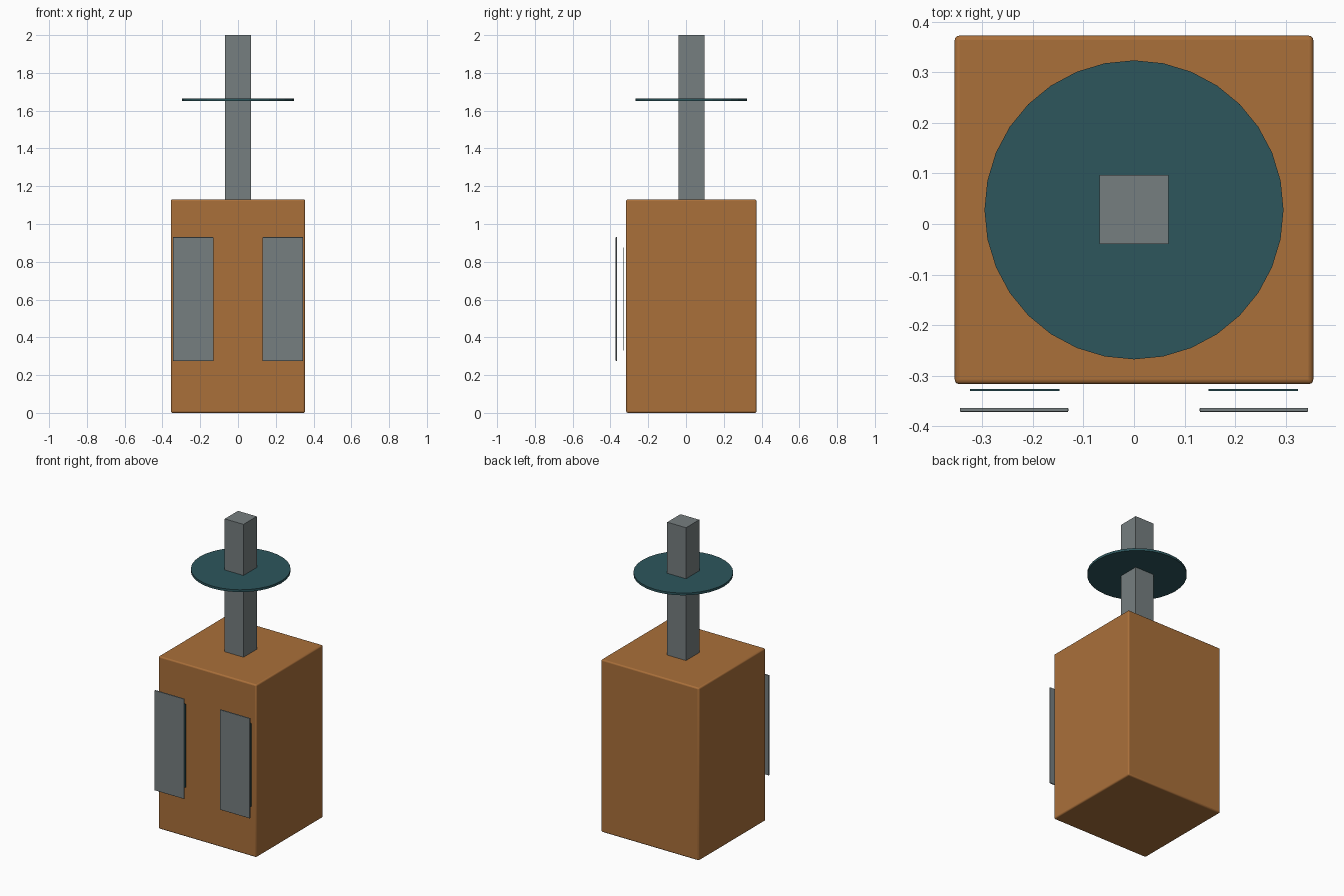
import bpy
import math

cube = bpy.data.objects.get("Cube")
if cube:
    bpy.data.objects.remove(cube, do_unlink=True)


def material(name, color):
    mat = bpy.data.materials.new(name)
    mat.use_nodes = True
    mat.diffuse_color = (*color, 1)
    mat.node_tree.nodes["Principled BSDF"].inputs["Base Color"].default_value = (*color, 1)
    return mat


orange = material("burnt orange", (0.40, 0.16, 0.042))
grey = material("steel grey", (0.18, 0.21, 0.215))
teal = material("dark teal", (0.026, 0.093, 0.108))


def finish(name, mat, bevel=0):
    obj = bpy.context.object
    obj.name = obj.data.name = name
    obj.data.materials.append(mat)
    if bevel:
        mod = obj.modifiers.new("Rounded edges", "BEVEL")
        mod.width = bevel
        mod.segments = 3
        bpy.ops.object.shade_smooth_by_angle(angle=math.radians(35))
    return obj


def box(name, low, high, mat, bevel=0):
    center = [(a + b) / 2 for a, b in zip(low, high)]
    bpy.ops.mesh.primitive_cube_add(size=1, location=center)
    bpy.context.object.scale = [b - a for a, b in zip(low, high)]
    bpy.ops.object.transform_apply(location=False, rotation=False, scale=True)
    return finish(name, mat, bevel)


# Main body and the square post on top
box("body", (-0.355, -0.317, 0), (0.355, 0.373, 1.13), orange, 0.009)
box("post", (-0.068, -0.04, 1.12), (0.068, 0.097, 2), grey)

# Thin round disc around the post
bpy.ops.mesh.primitive_cylinder_add(vertices=32, radius=0.296, depth=0.015,
                                    location=(0, 0.028, 1.658))
finish("disc", teal)

# Floating front panels with a thin backing plate behind each
for side, name in ((1, "left"), (-1, "right")):
    x_outer = sorted((side * 0.13, side * 0.345))
    x_inner = sorted((side * 0.148, side * 0.325))
    box(name + "_panel", (x_outer[0], -0.372, 0.275),
        (x_outer[1], -0.364, 0.93), grey, 0.002)
    box(name + "_backing_plate", (x_inner[0], -0.331, 0.33),
        (x_inner[1], -0.327, 0.876), teal)
